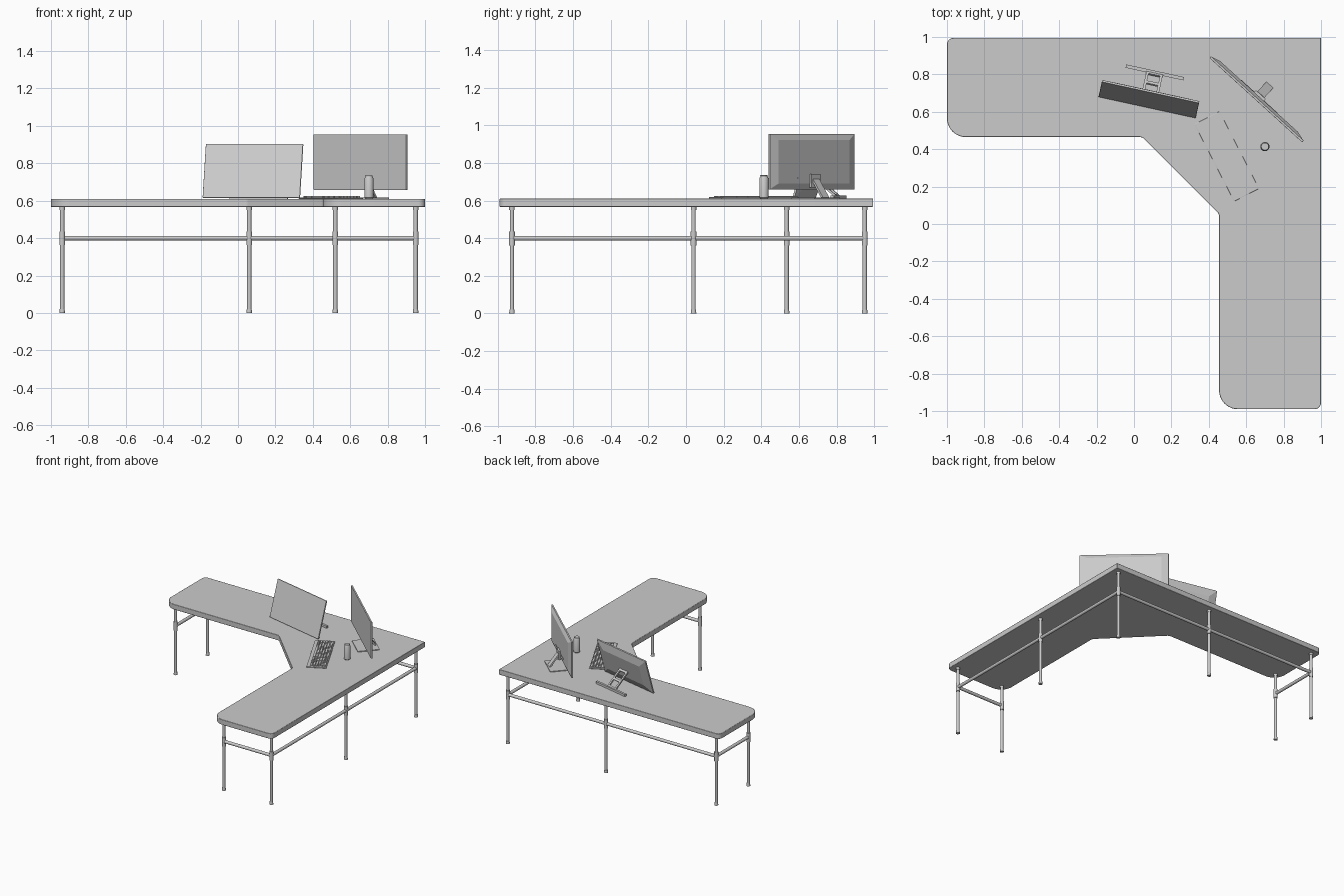
import bpy, bmesh, math
from mathutils import Matrix, Vector

if "Cube" in bpy.data.objects:
    bpy.data.objects.remove(bpy.data.objects["Cube"])

I = Matrix.Identity(4)
TOP = 0.61  # desk surface height


def finish(name, bm, smooth=False, bevel=0):
    bmesh.ops.recalc_face_normals(bm, faces=bm.faces[:])
    me = bpy.data.meshes.new(name)
    bm.to_mesh(me)
    bm.free()
    ob = bpy.data.objects.new(name, me)
    bpy.context.collection.objects.link(ob)
    if bevel:
        m = ob.modifiers.new("bevel", 'BEVEL')
        m.width, m.segments, m.limit_method = bevel, 2, 'ANGLE'
    if smooth:
        bpy.context.view_layer.objects.active = ob
        ob.select_set(True)
        bpy.ops.object.shade_smooth_by_angle(angle=math.radians(35))
        ob.select_set(False)
    return ob


def add_box(bm, lo, hi, mat=I, back=(1, 1)):
    """Box between two corners; 'back' scales the +y face into a frustum."""
    lo, hi = Vector(lo), Vector(hi)
    c, s = (lo + hi) / 2, hi - lo
    for v in bmesh.ops.create_cube(bm, size=1)['verts']:
        k = back if v.co.y > 0 else (1, 1)
        p = Vector((v.co.x * s.x * k[0], v.co.y * s.y, v.co.z * s.z * k[1]))
        v.co = mat @ (c + p)


def box(name, lo, hi, mat=I, back=(1, 1), bevel=0):
    bm = bmesh.new()
    add_box(bm, lo, hi, mat, back)
    return finish(name, bm, bevel=bevel)


def rod(bm, a, b, r, r2=None, seg=20):
    a, b = Vector(a), Vector(b)
    d = b - a
    m = Matrix.Translation((a + b) / 2) @ d.to_track_quat('Z', 'Y').to_matrix().to_4x4()
    bmesh.ops.create_cone(bm, cap_ends=True, segments=seg, radius1=r,
                          radius2=r if r2 is None else r2, depth=d.length, matrix=m)


def slanted_bar(bm, a, b, width, thick, mat):
    """Flat bar in the local yz plane from a to b."""
    a, b = Vector(a), Vector(b)
    n = Vector((0, -(b - a).z, (b - a).y)).normalized() * thick / 2
    ends = []
    for p in (a, b):
        ends.append([bm.verts.new(mat @ (p + Vector((sx * width / 2, 0, 0)) + sn * n))
                     for sx, sn in ((-1, -1), (1, -1), (1, 1), (-1, 1))])
    bm.faces.new(ends[0])
    bm.faces.new(ends[1])
    for i in range(4):
        j = (i + 1) % 4
        bm.faces.new((ends[0][i], ends[0][j], ends[1][j], ends[1][i]))


def fillet(points, n=8):
    out = []
    for i, (x, y, r) in enumerate(points):
        p = Vector((x, y))
        a = (Vector(points[i - 1][:2]) - p).normalized()
        b = (Vector(points[(i + 1) % len(points)][:2]) - p).normalized()
        if r == 0:
            out.append(p)
            continue
        half = a.angle(b) / 2
        c = p + (a + b).normalized() * r / math.sin(half)
        s, e = p + a * r / math.tan(half) - c, p + b * r / math.tan(half) - c
        for k in range(n + 1):
            out.append(c + s.lerp(e, k / n).normalized() * r)
    return out


# L-shaped desk top
outline = [(-1, .995, .035), (1, .995, 0), (1, -.99, .035), (.455, -.99, .1),
           (.455, .055, .04), (.045, .465, .04), (-1, .465, .1)]
bm = bmesh.new()
f = bm.faces.new([bm.verts.new((p.x, p.y, .567)) for p in fillet(outline)])
ext = bmesh.ops.extrude_face_region(bm, geom=[f])
bmesh.ops.translate(bm, vec=(0, 0, TOP - .567),
                    verts=[v for v in ext['geom'] if isinstance(v, bmesh.types.BMVert)])
finish("desk_top", bm, smooth=True, bevel=.003)

# Pipe legs with feet, flanges and joint sleeves
legs = [(-.94, .95), (-.94, .535), (.06, .95), (.95, .95),
        (.95, .04), (.95, -.925), (.52, -.925)]
for i, (x, y) in enumerate(legs):
    bm = bmesh.new()
    for z0, z1, r, r2 in ((0, .57, .0115, .0115), (0, .022, .015, .013),
                          (.55, .57, .0145, .0145), (.362, .436, .0155, .0155)):
        rod(bm, (x, y, z0), (x, y, z1), r, r2)
    finish(f"leg_{i + 1}", bm, smooth=True)

# Horizontal pipe rails
bm = bmesh.new()
for a, b in ((0, 2), (2, 3), (3, 4), (4, 5), (5, 6), (0, 1)):
    rod(bm, (*legs[a], .4), (*legs[b], .4), .0125)
finish("pipe_rails", bm, smooth=True)

# Tilted monitor
base = Matrix.Translation((.07, .622, TOP)) @ Matrix.Rotation(math.radians(-12.3), 4, 'Z')
tilt = base @ Matrix.Translation((0, 0, .006)) @ Matrix.Rotation(math.radians(-16), 4, 'X')
box("tilted_screen", (-.266, 0, 0), (.266, .012, .3), tilt, bevel=.003)
box("tilted_screen_back", (-.262, .012, .004), (.262, .03, .296), tilt, back=(.75, .6))

# Tilted monitor stand: open frame neck and long foot bar
bm = bmesh.new()
neck_a, neck_b = Vector((0, .06, .12)), Vector((0, .19, .01))
for sx in (-.038, .038):
    o = Vector((sx, 0, 0))
    slanted_bar(bm, neck_a + o, neck_b + o, .014, .012, base)
for t in (.02, .5, .9):
    p, q = neck_a.lerp(neck_b, t), neck_a.lerp(neck_b, t + .1)
    slanted_bar(bm, p, q, .09, .012, base)
add_box(bm, (-.158, .184, 0), (.158, .202, .018), base)
finish("tilted_screen_stand", bm)

# Upright corner monitor
up = Matrix.Translation((.657, .668, TOP)) @ Matrix.Rotation(math.radians(-42.3), 4, 'Z')
box("upright_screen", (-.335, -.008, .048), (.335, .004, .345), up, bevel=.002)
box("upright_screen_back", (-.33, .004, .052), (.33, .018, .341), up, back=(.85, .8))
box("upright_screen_vent", (-.13, .016, .108), (.13, .02, .113), up)

# Upright monitor stand: mount, slanted neck and plate foot
bm = bmesh.new()
add_box(bm, (-.035, .016, .06), (.035, .032, .13), up)
slanted_bar(bm, (0, .028, .1), (0, .098, .004), .05, .012, up)
add_box(bm, (-.1, -.055, 0), (.1, .112, .006), up)
finish("upright_screen_stand", bm)

# Keyboard plate and keys
kb = Matrix.Translation((.497, .362, TOP)) @ Matrix.Rotation(math.radians(-62.8), 4, 'Z')
box("keyboard_plate", (-.232, -.076, 0), (.232, .074, .008), kb, bevel=.002)
bm = bmesh.new()
P = .0195
rows = [[1, 1, 1, 1, 1.5, 5.5, 1.5, 1, 1, 1.5], [2.25] + [1] * 10 + [2.75],
        [1.75] + [1] * 11 + [2.25], [1.5] + [1] * 12 + [1.5], [1] * 13 + [2], [1] * 15]
for r, widths in enumerate(rows):
    y = -.052 + r * P + (.003 if r == 5 else 0)
    k = 15 / sum(widths)
    groups = [(-.226, [w * k for w in widths]),
              (-.226 + 15.3 * P, [1] * 3), (-.226 + 18.6 * P, [1] * 4)]
    for x, ws in groups:
        for w in ws:
            add_box(bm, (x + .0015, y + .0015, .007),
                    (x + w * P - .0015, y + P - .0015, .014 + r * .0003), kb)
            x += w * P
finish("keyboard_keys", bm)

# Drink can with tapered ends
bm = bmesh.new()
profile = [(0, .018), (.006, .0245), (.108, .0245), (.12, .019), (.125, .02)]
rings = [[bm.verts.new((.70 + r * math.cos(a), .414 + r * math.sin(a), TOP + z))
          for a in (2 * math.pi * i / 28 for i in range(28))] for z, r in profile]
for lo, hi in zip(rings, rings[1:]):
    for i in range(28):
        j = (i + 1) % 28
        bm.faces.new((lo[i], lo[j], hi[j], hi[i]))
bm.faces.new(rings[0])
bm.faces.new(rings[-1])
finish("drink_can", bm, smooth=True)
